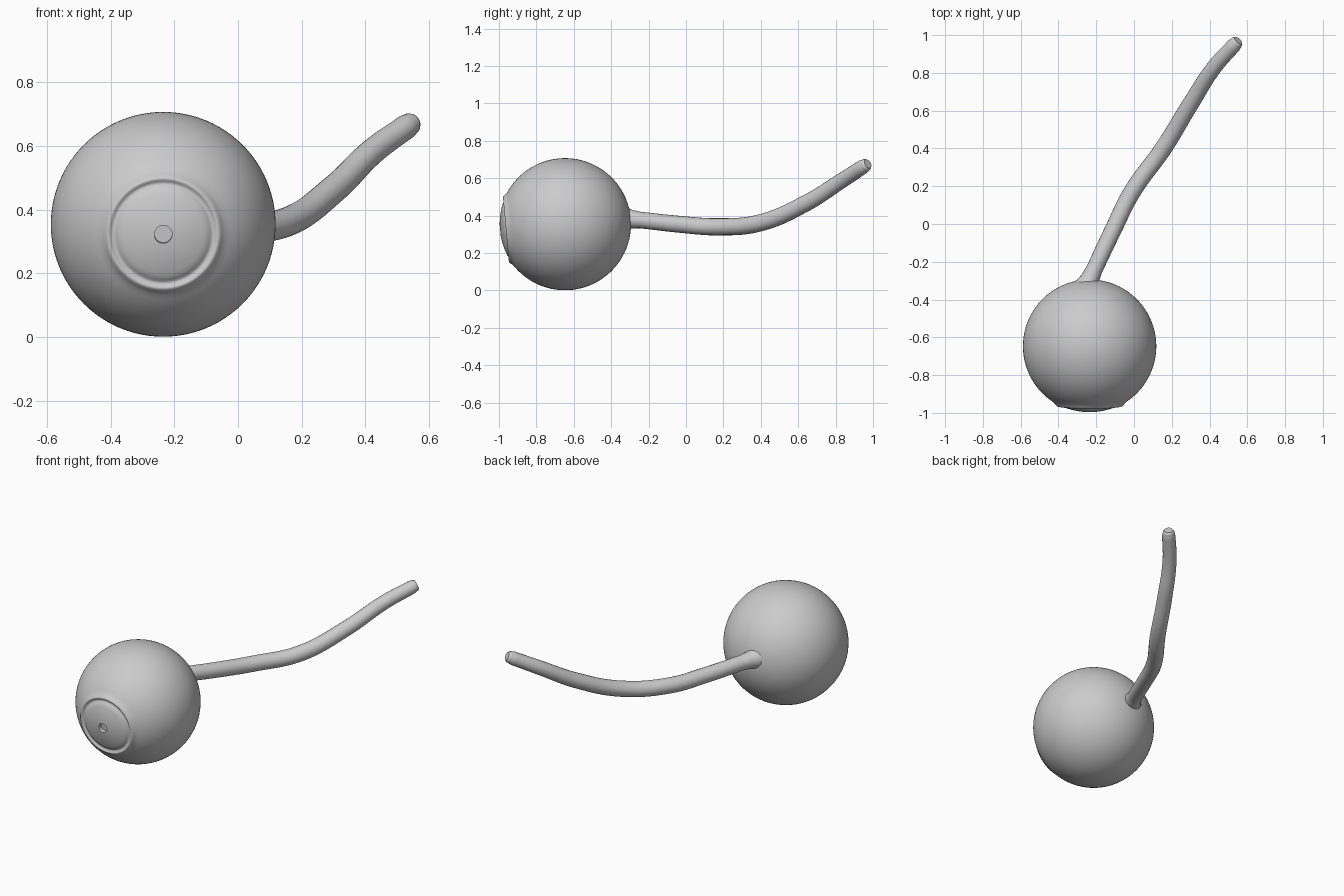
import bpy, bmesh, math
from mathutils import Matrix, Vector

cube = bpy.data.objects.get("Cube")
if cube:
    bpy.data.objects.remove(cube, do_unlink=True)

# Single grey material
grey = bpy.data.materials.new("plain grey")
grey.use_nodes = True
colour = (0.6, 0.6, 0.6, 1)
grey.diffuse_color = colour
grey.node_tree.nodes["Principled BSDF"].inputs["Base Color"].default_value = colour

CENTRE = Vector((-0.235, -0.647, 0.354))
RADIUS = 0.353


def finish(obj, angle):
    bpy.ops.object.select_all(action='DESELECT')
    obj.select_set(True)
    bpy.context.view_layer.objects.active = obj
    if obj.type == 'CURVE':
        bpy.ops.object.convert(target='MESH')
        obj = bpy.context.object
    obj.data.materials.clear()
    obj.data.materials.append(grey)
    bpy.ops.object.shade_smooth_by_angle(angle=math.radians(angle))


# Ball body: lathe profile (radius, distance along the front axis)
start = math.asin(0.195 / RADIUS)
steps = 48
profile = []
for i in range(steps + 1):
    a = math.pi + (start - math.pi) * i / steps
    profile.append((abs(RADIUS * math.sin(a)), RADIUS * math.cos(a)))
# raised lip and the groove inside it
profile += [(0.188, 0.302), (0.181, 0.311), (0.175, 0.317), (0.170, 0.317),
            (0.164, 0.312), (0.158, 0.309), (0.152, 0.311), (0.146, 0.316)]
# shallow front dome, then the central hole
for i in range(9):
    r = 0.138 + (0.028 - 0.138) * i / 8
    profile.append((r, 0.349 - 1.4 * r * r))
profile += [(0.028, 0.325), (0, 0.325)]

bm = bmesh.new()
verts = [bm.verts.new((r, -d, 0)) for r, d in profile]
edges = [bm.edges.new(pair) for pair in zip(verts, verts[1:])]
bmesh.ops.spin(bm, geom=verts + edges, cent=(0, 0, 0), axis=(0, 1, 0),
               angle=2 * math.pi, steps=96)
bmesh.ops.remove_doubles(bm, verts=bm.verts, dist=0.0002)
bmesh.ops.recalc_face_normals(bm, faces=bm.faces)
tilt = Matrix.Rotation(math.radians(5.2), 4, 'X')
bm.transform(Matrix.Translation(CENTRE) @ tilt)
mesh = bpy.data.meshes.new("ball_body")
bm.to_mesh(mesh)
bm.free()
body = bpy.data.objects.new("ball_body", mesh)
bpy.context.collection.objects.link(body)
finish(body, 50)

# Curved tail: x, y, z, thickness, flared at the root and narrowed at the tip
path = [(-0.255, -0.34, 0.385, 0.068), (-0.233, -0.29, 0.380, 0.050),
        (-0.212, -0.245, 0.376, 0.044), (-0.115, -0.04, 0.354, 0.045),
        (-0.01, 0.17, 0.340, 0.046), (0.155, 0.40, 0.362, 0.046),
        (0.305, 0.645, 0.468, 0.044), (0.425, 0.83, 0.585, 0.041),
        (0.528, 0.945, 0.660, 0.039), (0.545, 0.964, 0.672, 0.034),
        (0.552, 0.972, 0.677, 0.026)]
curve = bpy.data.curves.new("tail", 'CURVE')
curve.dimensions = '3D'
curve.bevel_depth = 1
curve.bevel_resolution = 8
curve.use_fill_caps = True
spline = curve.splines.new('BEZIER')
spline.resolution_u = 10
spline.bezier_points.add(len(path) - 1)
for point, (x, y, z, thick) in zip(spline.bezier_points, path):
    point.co = (x, y, z)
    point.radius = thick
    point.handle_left_type = point.handle_right_type = 'AUTO'
tail = bpy.data.objects.new("tail", curve)
bpy.context.collection.objects.link(tail)
finish(tail, 40)
